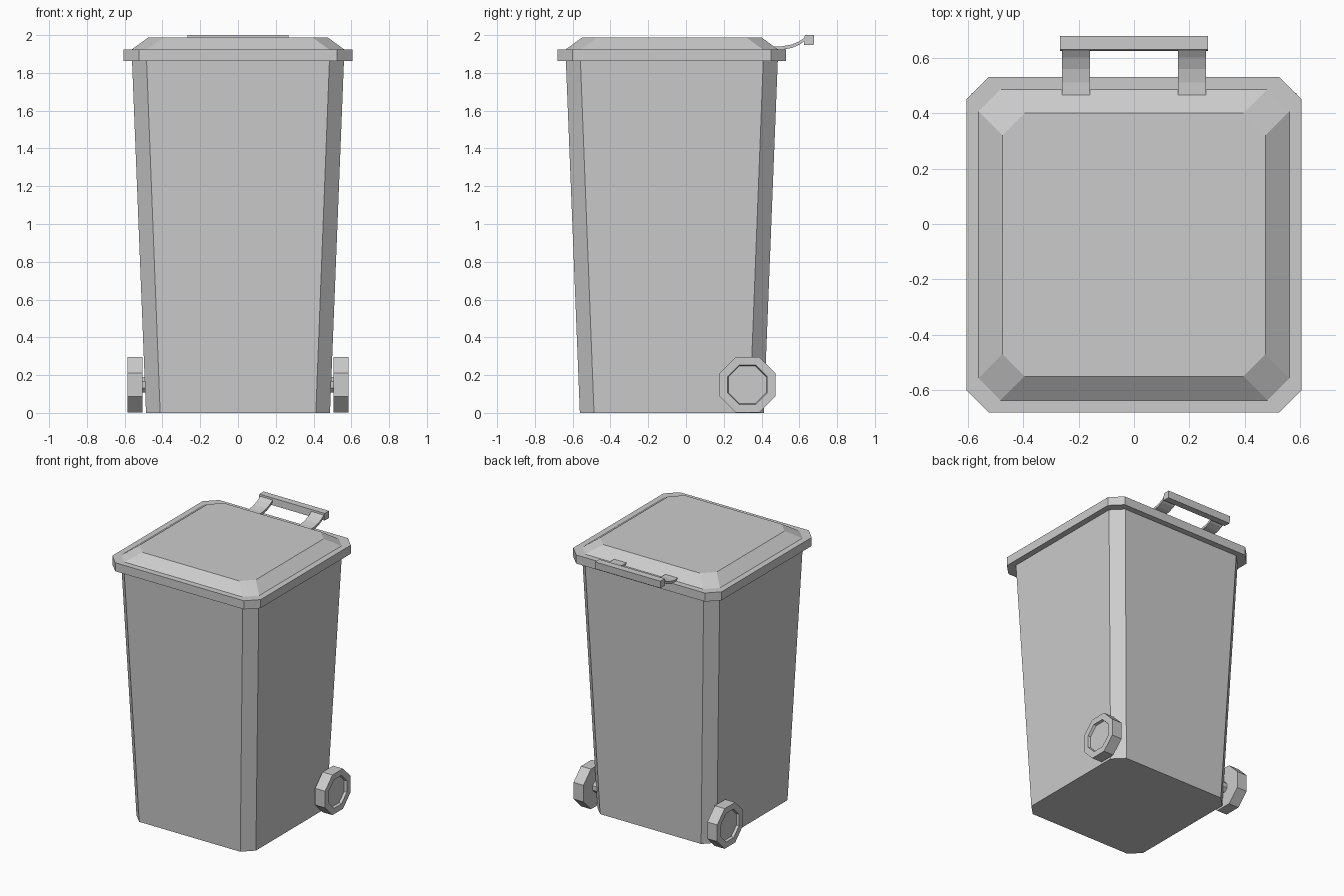
import bpy, bmesh, math

if "Cube" in bpy.data.objects:
    bpy.data.objects.remove(bpy.data.objects["Cube"])

CY = -0.075  # centre of the bin in y


def finish(name, bm):
    bmesh.ops.recalc_face_normals(bm, faces=bm.faces)
    me = bpy.data.meshes.new(name)
    bm.to_mesh(me)
    bm.free()
    ob = bpy.data.objects.new(name, me)
    bpy.context.collection.objects.link(ob)
    return ob


def loft(name, rings):
    """Bridge closed rings of equal length and cap both ends."""
    bm = bmesh.new()
    rows = [[bm.verts.new(p) for p in ring] for ring in rings]
    for a, b in zip(rows, rows[1:]):
        n = len(a)
        for i in range(n):
            j = (i + 1) % n
            bm.faces.new((a[i], a[j], b[j], b[i]))
    bm.faces.new(rows[0][::-1])
    bm.faces.new(rows[-1])
    return finish(name, bm)


def chamfered_square(h, c, z):
    k = h - c
    pts = [(h, -k), (h, k), (k, h), (-k, h), (-h, k), (-h, -k), (-k, -h), (k, -h)]
    return [(x, y + CY, z) for x, y in pts]


def octagon(x, apothem, y=0.325, z=0.149):
    r = apothem / math.cos(math.pi / 8)
    return [(x, y + r * math.cos(a), z + r * math.sin(a))
            for a in (math.pi / 8 + i * math.pi / 4 for i in range(8))]


# Tapered container with chamfered corners
loft("bin_body", [chamfered_square(0.487, 0.075, 0),
                  chamfered_square(0.561, 0.077, 1.865)])

# Lid: rim, flat step and raised sloping top
loft("lid", [chamfered_square(0.605, 0.08, 1.862),
             chamfered_square(0.605, 0.08, 1.925),
             chamfered_square(0.561, 0.08, 1.925),
             chamfered_square(0.475, 0.08, 1.987)])

# Octagonal wheels with recessed hubs, and axle
for side, s in (("right", 1), ("left", -1)):
    loft("wheel_" + side, [octagon(s * 0.505, 0.148), octagon(s * 0.586, 0.148),
                           octagon(s * 0.586, 0.105), octagon(s * 0.568, 0.1)])
loft("axle", [octagon(-0.51, 0.04), octagon(0.51, 0.04)])

# Curved handle arms
path = [(0.465, 1.931), (0.51, 1.932), (0.56, 1.941), (0.6, 1.958), (0.635, 1.982)]
for side, s in (("right", 1), ("left", -1)):
    x0, x1 = s * 0.158, s * 0.26
    loft("handle_arm_" + side,
         [[(x0, y, z - 0.009), (x1, y, z - 0.009), (x1, y, z + 0.009), (x0, y, z + 0.009)]
          for y, z in path])

# Handle grip bar
loft("handle_grip", [[(x, 0.625, 1.949), (x, 0.676, 1.947), (x, 0.679, 2.0), (x, 0.629, 2.0)]
                     for x in (-0.267, 0.267)])
